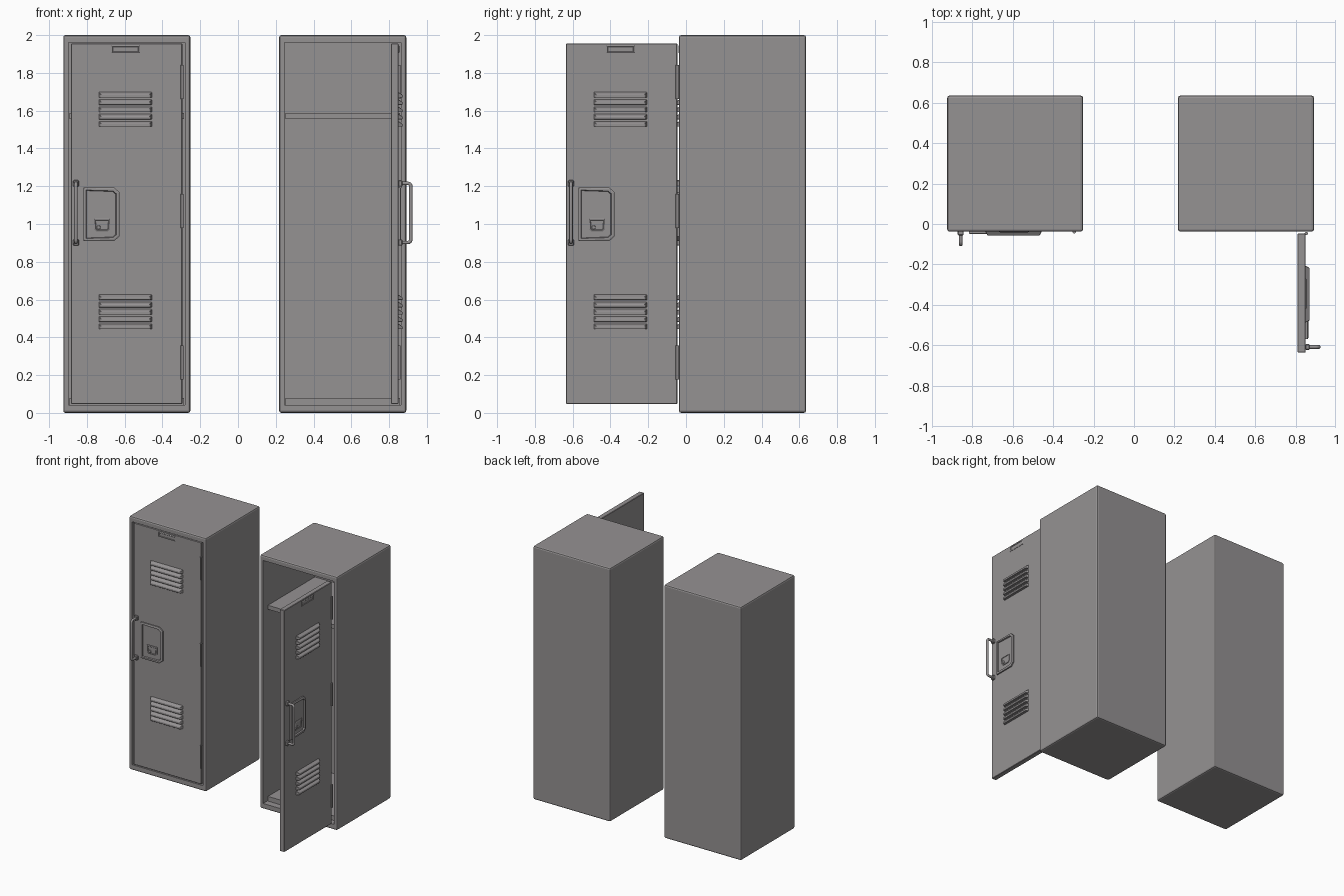
import bpy, bmesh, math
from mathutils import Matrix, Vector

if "Cube" in bpy.data.objects:
    bpy.data.objects.remove(bpy.data.objects["Cube"])

gray = bpy.data.materials.new("locker_gray")
gray.diffuse_color = (0.30, 0.287, 0.29, 1)
gray.use_nodes = True
gray.node_tree.nodes["Principled BSDF"].inputs["Base Color"].default_value = gray.diffuse_color

FRONT, BACK = -0.038, 0.636
W, H = 0.59, 1.907            # door size
Z0 = 0.048


def finish(name, bm, mat=Matrix(), bevel=0.0, segs=1):
    bmesh.ops.recalc_face_normals(bm, faces=bm.faces[:])
    me = bpy.data.meshes.new(name)
    bm.to_mesh(me)
    bm.free()
    me.materials.append(gray)
    ob = bpy.data.objects.new(name, me)
    bpy.context.collection.objects.link(ob)
    ob.matrix_world = mat
    if bevel:
        m = ob.modifiers.new("bevel", 'BEVEL')
        m.width, m.segments, m.limit_method = bevel, segs, 'ANGLE'
    return ob


def add_box(bm, lo, hi):
    lo, hi = Vector(lo), Vector(hi)
    m = Matrix.Translation((lo + hi) / 2) @ Matrix.Diagonal((*(hi - lo), 1))
    return bmesh.ops.create_cube(bm, size=1, matrix=m)["verts"]


def box(name, lo, hi, mat=Matrix(), bevel=0.0):
    bm = bmesh.new()
    add_box(bm, lo, hi)
    return finish(name, bm, mat, bevel)


def add_cylinder(bm, centre, r, length, axis='Z', n=20):
    rot = Matrix.Rotation(math.pi / 2, 4, 'X') if axis == 'Y' else Matrix()
    bmesh.ops.create_cone(bm, cap_ends=True, segments=n, radius1=r, radius2=r,
                          depth=length, matrix=Matrix.Translation(centre) @ rot)


def recessed_plate(name, pts, y_back, y_front, rim, depth, mat):
    """Plate from an x-z outline, with a sunken centre on its front side."""
    bm = bmesh.new()
    face = bm.faces.new([bm.verts.new((x, y_back, z)) for x, z in pts])
    ext = bmesh.ops.extrude_face_region(bm, geom=[face])["geom"]
    top = [g for g in ext if isinstance(g, bmesh.types.BMFace)][0]
    bmesh.ops.translate(bm, verts=top.verts[:], vec=(0, y_front - y_back, 0))
    bmesh.ops.recalc_face_normals(bm, faces=bm.faces[:])
    bmesh.ops.inset_region(bm, faces=[top], thickness=0.008, depth=0.003)
    bmesh.ops.inset_region(bm, faces=[top], thickness=rim, depth=0)
    bmesh.ops.inset_region(bm, faces=[top], thickness=0.004, depth=-depth)
    return finish(name, bm, mat)


def cabinet(side, x0, x1):
    # hollow bevelled shell with open front
    bm = bmesh.new()
    add_box(bm, (x0, FRONT, 0), (x1, BACK, 2))
    bmesh.ops.bevel(bm, geom=bm.edges[:], offset=0.012, segments=2,
                    affect='EDGES', profile=0.5)
    f = min(bm.faces, key=lambda p: p.calc_center_median().y)
    bmesh.ops.inset_region(bm, faces=[f], thickness=0.023)
    for v in f.verts:
        v.co.z = 0.043 if v.co.z < 1 else 1.96
    ext = bmesh.ops.extrude_discrete_faces(bm, faces=[f])["faces"]
    bmesh.ops.translate(bm, verts=ext[0].verts[:], vec=(0, 0.638, 0))
    finish(side + "_cabinet", bm)
    # upper shelf and raised floor
    for part, a, b in (("shelf", 1.556, 1.588), ("floor", 0.043, 0.08)):
        box(f"{side}_{part}", (x0 + 0.033, 0.015, a), (x1 - 0.033, 0.602, b))


def louvers(name, z_low, mat):
    # hoods that slope out and open downward, with tapered ends
    bm = bmesh.new()
    for i in range(5):
        z = z_low + i * 0.0385
        vs = add_box(bm, (-0.443, -0.02, z), (-0.16, 0.002, z + 0.03))
        for v in vs:
            if v.co.y < 0:
                v.co.x += 0.012 if v.co.x < -0.3 else -0.012
                if v.co.z > z + 0.01:
                    v.co.z -= 0.014
    finish(name, bm, mat, 0.002)


def door(side, mat):
    box(side + "_door", (-W, 0, Z0), (0, 0.04, Z0 + H), mat, 0.003)
    louvers(side + "_upper_louvers", 1.515, mat)
    louvers(side + "_lower_louvers", 0.443, mat)

    # label holder
    recessed_plate(side + "_label_holder",
                   [(-0.375, 1.905), (-0.225, 1.905), (-0.225, 1.945), (-0.375, 1.945)],
                   0.002, -0.002, 0.001, 0.003, mat)

    # latch housing with clipped outer corners
    recessed_plate(side + "_latch_housing",
                   [(-0.523, 0.91), (-0.36, 0.91), (-0.332, 0.935),
                    (-0.332, 1.168), (-0.36, 1.193), (-0.523, 1.193)],
                   0.002, -0.010, 0.011, 0.010, mat)
    # lock block with clipped lower corners and key cylinder
    recessed_plate(side + "_lock_block",
                   [(-0.468, 0.972), (-0.456, 0.96), (-0.394, 0.96),
                    (-0.382, 0.972), (-0.382, 1.028), (-0.468, 1.028)],
                   0.0, -0.008, 0.001, 0.003, mat)
    bm = bmesh.new()
    add_cylinder(bm, (-0.443, -0.005, 0.982), 0.011, 0.014, 'Y')
    finish(side + "_key_cylinder", bm, mat, 0.002)

    # pull handle: swept bar with rounded corners, plus feet
    cu = bpy.data.curves.new(side + "_handle_path", 'CURVE')
    cu.dimensions = '3D'
    cu.bevel_depth, cu.bevel_resolution = 0.0095, 3
    sp = cu.splines.new('POLY')
    pts = [(0.0, 0.902)]
    for cz, a0 in ((0.917, -90), (1.2, 0)):
        for k in range(5):
            a = math.radians(a0 + k * 22.5)
            pts.append((-0.05 - 0.015 * math.cos(a), cz + 0.015 * math.sin(a)))
    pts.append((0.0, 1.215))
    sp.points.add(len(pts) - 1)
    for p, (y, z) in zip(sp.points, pts):
        p.co = (-0.563, y, z, 1)
    tmp = bpy.data.objects.new("tmp_path", cu)
    bpy.context.collection.objects.link(tmp)
    bm = bmesh.new()
    bm.from_mesh(tmp.to_mesh())
    bpy.data.objects.remove(tmp)
    for f in bm.faces:
        f.smooth = True
    finish(side + "_handle", bm, mat)
    for part, z in (("lower", 0.902), ("upper", 1.215)):
        box(f"{side}_{part}_handle_foot", (-0.578, -0.02, z - 0.017),
            (-0.548, 0.002, z + 0.017), mat, 0.004)

    # hinge barrels
    bm = bmesh.new()
    for z in (0.268, 1.07, 1.753):
        add_cylinder(bm, (-0.001, -0.003, z), 0.008, 0.18)
    finish(side + "_hinges", bm, mat)


cabinet("left", -0.925, -0.252)
cabinet("right", 0.218, 0.891)
door("left", Matrix.Translation((-0.295, -0.036, 0)))
door("right", Matrix.Translation((0.85, -0.046, 0)) @ Matrix.Rotation(math.pi / 2, 4, 'Z'))
